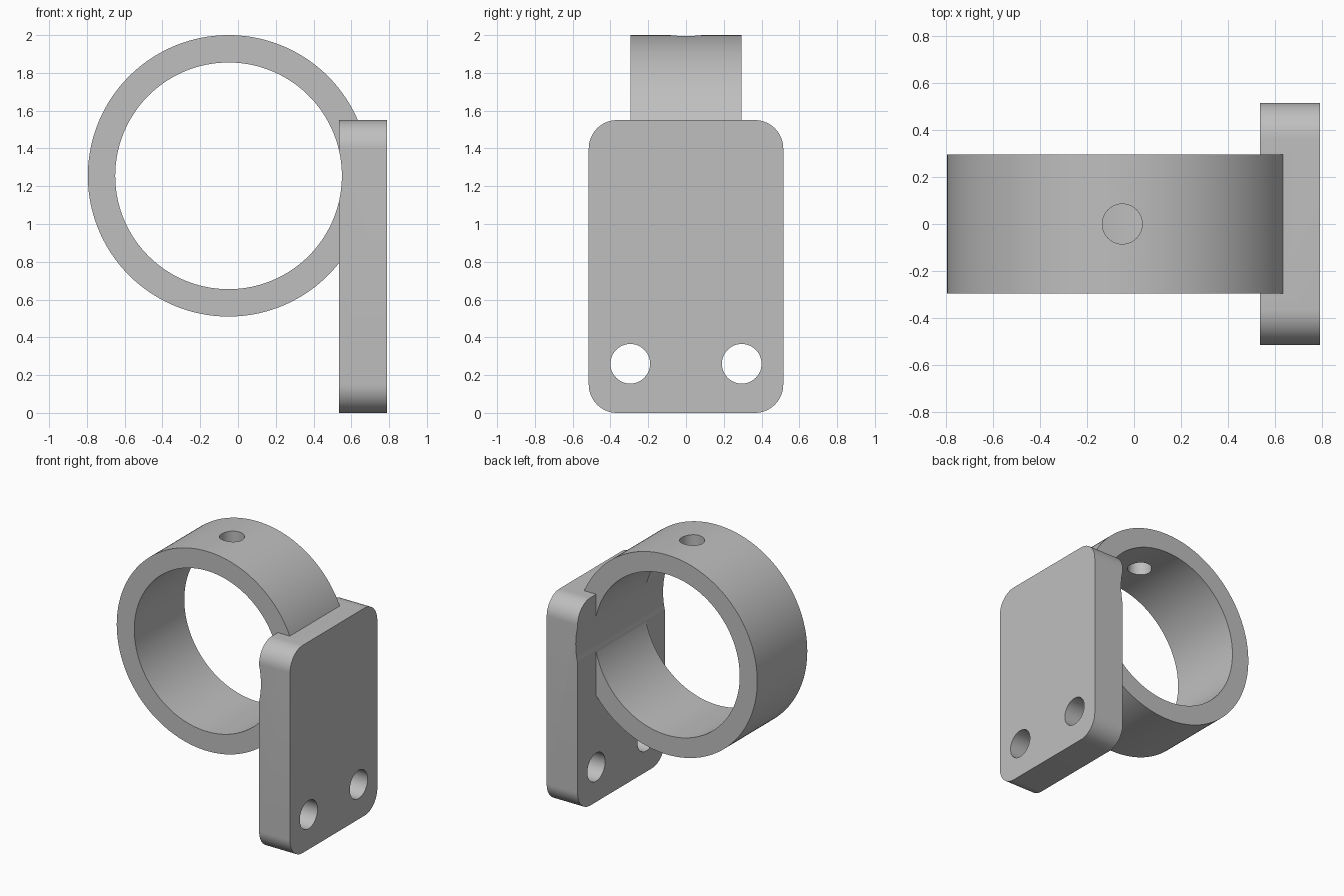
import bpy
import math
from mathutils import Matrix

if "Cube" in bpy.data.objects:
    bpy.data.objects.remove(bpy.data.objects["Cube"], do_unlink=True)

RING_X, RING_Z = -0.05, 1.255
OUTER_R, BORE_R, RING_WIDTH = 0.745, 0.6, 0.59
PLATE_X0, PLATE_X1, PLATE_HALF, PLATE_TOP = 0.535, 0.79, 0.515, 1.55
CORNER_R = 0.15

grey = bpy.data.materials.new("plain_grey")
grey.use_nodes = True
colour = (0.52, 0.52, 0.52, 1)
grey.diffuse_color = colour
grey.node_tree.nodes["Principled BSDF"].inputs["Base Color"].default_value = colour


def cylinder(name, radius, depth, location, axis, sides=96):
    turn = {"x": (0, math.pi / 2, 0), "y": (math.pi / 2, 0, 0), "z": (0, 0, 0)}[axis]
    bpy.ops.mesh.primitive_cylinder_add(vertices=sides, radius=radius, depth=depth,
                                        location=location, rotation=turn)
    obj = bpy.context.object
    obj.name = name
    return obj


def combine(target, tool, operation):
    """Apply an exact boolean and discard the tool object."""
    bpy.ops.object.select_all(action="DESELECT")
    bpy.context.view_layer.objects.active = target
    target.select_set(True)
    mod = target.modifiers.new(operation, "BOOLEAN")
    mod.operation, mod.solver, mod.object = operation, "EXACT", tool
    bpy.ops.object.modifier_apply(modifier=mod.name)
    bpy.data.objects.remove(tool, do_unlink=True)


# Mounting plate: rounded rectangle outline extruded along x
outline = []
for i, (sy, sz) in enumerate([(1, 1), (-1, 1), (-1, -1), (1, -1)]):
    cy = sy * (PLATE_HALF - CORNER_R)
    cz = PLATE_TOP / 2 + sz * (PLATE_TOP / 2 - CORNER_R)
    for k in range(17):
        a = math.pi / 2 * (i + k / 16)
        outline.append((cy + CORNER_R * math.cos(a), cz + CORNER_R * math.sin(a)))
n = len(outline)
verts = [(x, y, z) for x in (PLATE_X0, PLATE_X1) for y, z in outline]
faces = [tuple(reversed(range(n))), tuple(range(n, 2 * n))]
faces += [(i, (i + 1) % n, n + (i + 1) % n, n + i) for i in range(n)]
mesh = bpy.data.meshes.new("ring_bracket")
mesh.from_pydata(verts, [], faces)
bracket = bpy.data.objects.new("ring_bracket", mesh)
bpy.context.collection.objects.link(bracket)

# Ring joined to the plate, then the bore cut through both
combine(bracket, cylinder("ring", OUTER_R, RING_WIDTH, (RING_X, 0, RING_Z), "y", 160), "UNION")
combine(bracket, cylinder("bore", BORE_R, 2, (RING_X, 0, RING_Z), "y", 160), "DIFFERENCE")

# Set screw hole through the top wall of the ring
combine(bracket, cylinder("screw_hole", 0.085, 0.6, (RING_X, 0, 2), "z", 48), "DIFFERENCE")

# Two bolt holes low in the plate
for side in (-1, 1):
    hole = cylinder("bolt_hole", 0.105, 1, (0.66, side * 0.295, 0.26), "x", 48)
    combine(bracket, hole, "DIFFERENCE")

# Finish
bracket.data.materials.clear()
bracket.data.materials.append(grey)
for poly in bracket.data.polygons:
    poly.material_index = 0
bpy.ops.object.select_all(action="DESELECT")
bracket.select_set(True)
bpy.context.view_layer.objects.active = bracket
bpy.ops.object.shade_smooth_by_angle(angle=math.radians(30))
